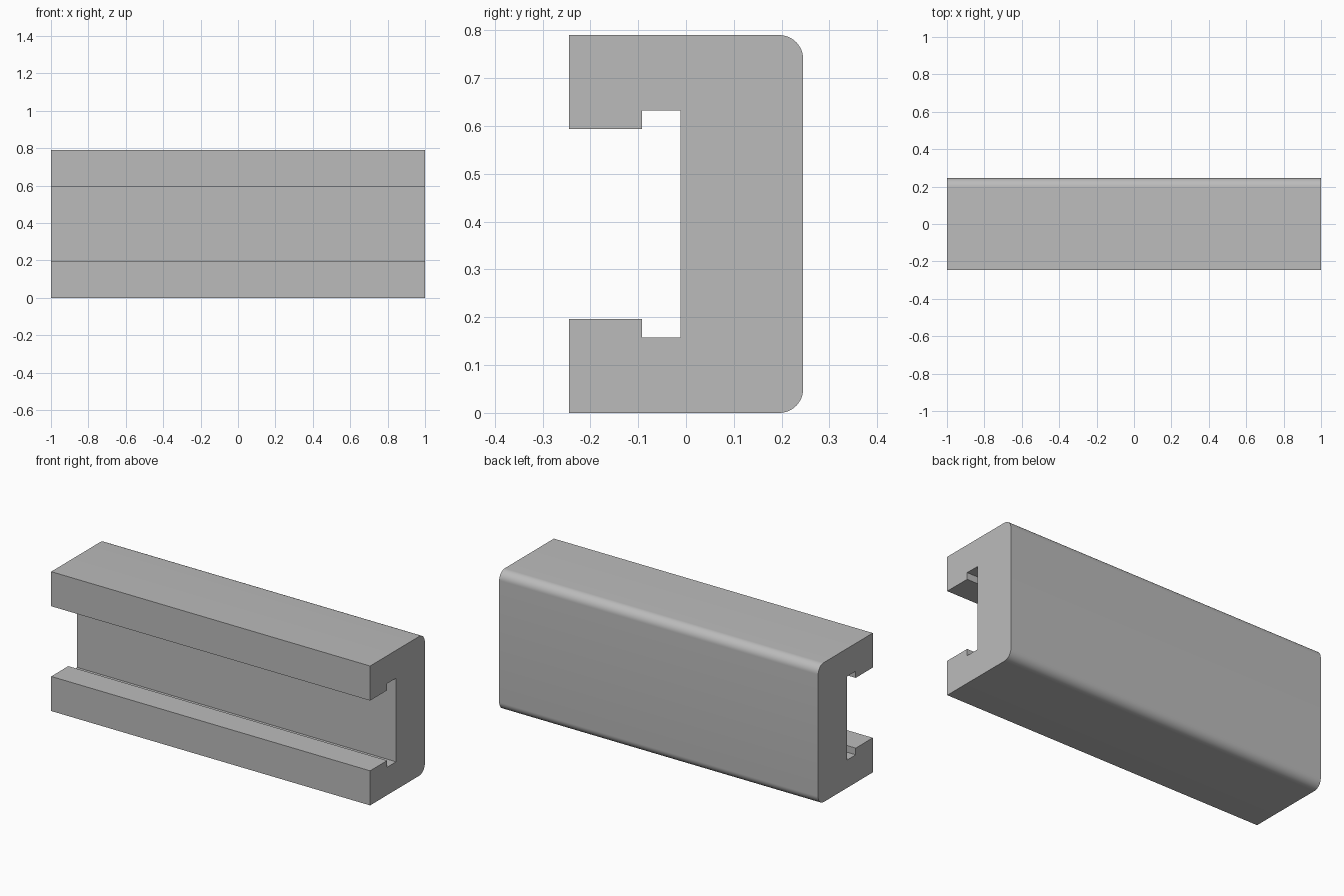
import bpy, bmesh, math

cube = bpy.data.objects.get("Cube")
if cube:
    bpy.data.objects.remove(cube, do_unlink=True)

LENGTH, HEIGHT, RADIUS, BACK = 2.0, 0.79, 0.05, 0.245

# Plain grey material
grey = bpy.data.materials.new("grey")
grey.use_nodes = True
colour = (0.5, 0.5, 0.5, 1)
grey.diffuse_color = colour
grey.node_tree.nodes["Principled BSDF"].inputs["Base Color"].default_value = colour

# Lower half of the section (y, z): slot, lip, front, base, rounded back corner
half = [(-0.012, 0.158), (-0.092, 0.158), (-0.092, 0.196), (-BACK, 0.196), (-BACK, 0)]
steps = 12
for i in range(steps + 1):
    a = math.radians(-90 + 90 * i / steps)
    half.append((BACK - RADIUS + RADIUS * math.cos(a), RADIUS + RADIUS * math.sin(a)))

# Mirror the half section about mid height to close the profile
profile = half + [(y, HEIGHT - z) for y, z in reversed(half)]

# Extrude the section along the rail
bm = bmesh.new()
end = bm.faces.new([bm.verts.new((-LENGTH / 2, y, z)) for y, z in profile])
extruded = bmesh.ops.extrude_face_region(bm, geom=[end], use_keep_orig=True)
verts = [v for v in extruded["geom"] if isinstance(v, bmesh.types.BMVert)]
bmesh.ops.translate(bm, verts=verts, vec=(LENGTH, 0, 0))
bmesh.ops.recalc_face_normals(bm, faces=bm.faces)
mesh = bpy.data.meshes.new("slotted_rail")
bm.to_mesh(mesh)
bm.free()
mesh.materials.append(grey)

rail = bpy.data.objects.new("slotted_rail", mesh)
bpy.context.collection.objects.link(rail)

# Smooth the rounded corners, keep the rest crisp
bpy.ops.object.select_all(action="DESELECT")
rail.select_set(True)
bpy.context.view_layer.objects.active = rail
bpy.ops.object.shade_smooth_by_angle(angle=math.radians(30))
